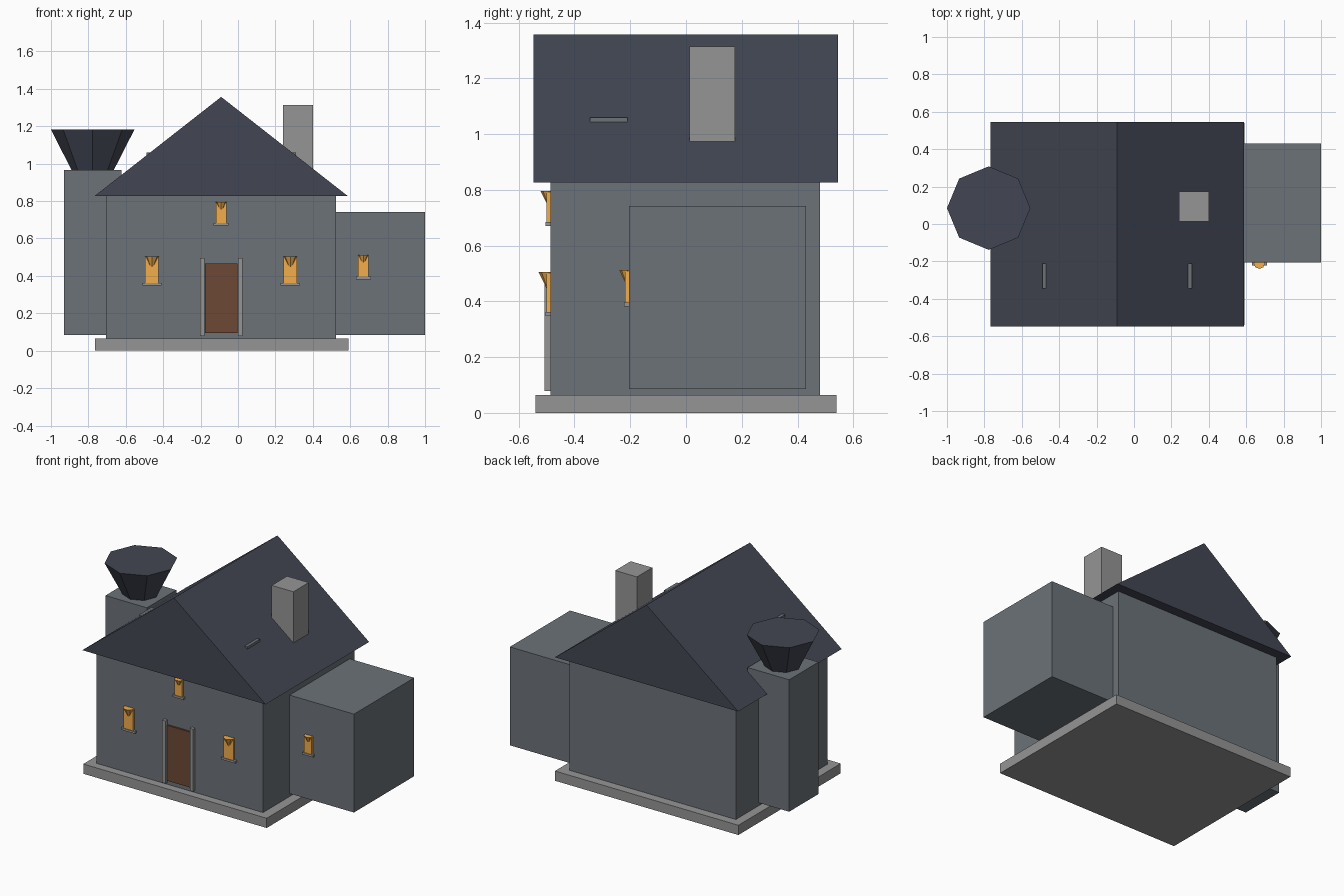
import bpy, bmesh
from mathutils import Matrix

if "Cube" in bpy.data.objects:
    bpy.data.objects.remove(bpy.data.objects["Cube"])


def material(name, rgb):
    m = bpy.data.materials.new(name)
    m.diffuse_color = (*rgb, 1)
    m.use_nodes = True
    m.node_tree.nodes["Principled BSDF"].inputs["Base Color"].default_value = m.diffuse_color
    return m


WALL = material("wall_plaster", (0.15, 0.17, 0.19))
SLATE = material("slate", (0.055, 0.062, 0.085))
STONE = material("stone", (0.30, 0.30, 0.30))
GLOW = material("lit_glass", (0.90, 0.42, 0.07))
WOOD = material("door_wood", (0.15, 0.065, 0.035))


def finish(name, bm, mat):
    bmesh.ops.recalc_face_normals(bm, faces=bm.faces)
    me = bpy.data.meshes.new(name)
    bm.to_mesh(me)
    bm.free()
    me.materials.append(mat)
    ob = bpy.data.objects.new(name, me)
    bpy.context.collection.objects.link(ob)
    return ob


def box(name, x, y, z, mat):
    """Box from (min, max) pairs."""
    bm = bmesh.new()
    bmesh.ops.create_cube(bm, size=1)
    for v in bm.verts:
        v.co = [r[0] if c < 0 else r[1] for c, r in zip(v.co, (x, y, z))]
    return finish(name, bm, mat)


def flare(name, x, y, z, r_low, r_top, mat):
    """Eight-sided cap that widens upward."""
    bm = bmesh.new()
    bmesh.ops.create_cone(bm, cap_ends=True, segments=8, radius1=r_low, radius2=r_top,
                          depth=z[1] - z[0],
                          matrix=Matrix.Translation((x, y, (z[0] + z[1]) / 2)))
    bmesh.ops.remove_doubles(bm, verts=bm.verts, dist=1e-5)
    return finish(name, bm, mat)


def window(name, x, wall_y, z, w):
    """Lit pane with flared hood and a sill."""
    h = w / 2
    box(name + "_pane", (x - h, x + h), (wall_y - 0.014, wall_y + 0.01), z, GLOW)
    flare(name + "_hood", x, wall_y - 0.005, (z[1] - w, z[1] + 0.005), 0, h + 0.002, GLOW)
    s = w * 0.72
    box(name + "_sill", (x - s, x + s), (wall_y - 0.018, wall_y + 0.01),
        (z[0] - 0.014, z[0]), STONE)


MID = -0.09      # centre line of the main house
FRONT = -0.486   # front wall plane

# Main house, side wing and plinth
box("plinth", (-0.765, 0.59), (-0.54, 0.54), (0, 0.065), STONE)
box("main_walls", (-0.705, 0.525), (FRONT, 0.481), (0.065, 0.835), WALL)
box("side_wing", (0.45, 1.0), (-0.205, 0.43), (0.085, 0.742), WALL)

# Gable roof as an extruded triangle
bm = bmesh.new()
tri = bm.faces.new([bm.verts.new((x, -0.547, z)) for x, z in
                    ((MID - 0.677, 0.827), (MID + 0.677, 0.827), (MID, 1.357))])
ext = bmesh.ops.extrude_face_region(bm, geom=[tri], use_keep_orig=True)
bmesh.ops.translate(bm, vec=(0, 1.092, 0),
                    verts=[g for g in ext["geom"] if isinstance(g, bmesh.types.BMVert)])
finish("gable_roof", bm, SLATE)

# Chimney, and roof vents that barely break through each slope
box("chimney", (0.24, 0.40), (0.013, 0.175), (0.93, 1.315), STONE)
for side, label in ((-1, "left"), (1, "right")):
    xs = sorted((MID + side * 0.28, MID + side * 0.40))
    box(f"roof_vent_{label}", xs, (-0.345, -0.21), (0.95, 1.06), WALL)

# Tower with flared top
box("tower", (-0.93, -0.624), (-0.07, 0.24), (0.085, 0.966), WALL)
flare("tower_cap", -0.777, 0.085, (0.966, 1.182), 0.113, 0.223, SLATE)

# Door with side posts
box("door", (MID - 0.086, MID + 0.086), (FRONT - 0.012, FRONT + 0.01), (0.095, 0.465), WOOD)
for side, label in ((-1, "left"), (1, "right")):
    xs = sorted((MID + side * 0.09, MID + side * 0.114))
    box(f"door_post_{label}", xs, (FRONT - 0.022, FRONT + 0.01), (0.079, 0.496), STONE)

# Windows
window("left_window", MID - 0.37, FRONT, (0.362, 0.5), 0.072)
window("right_window", MID + 0.37, FRONT, (0.362, 0.5), 0.072)
window("attic_window", MID, FRONT, (0.684, 0.79), 0.056)
window("wing_window", 0.67, -0.205, (0.396, 0.508), 0.056)
